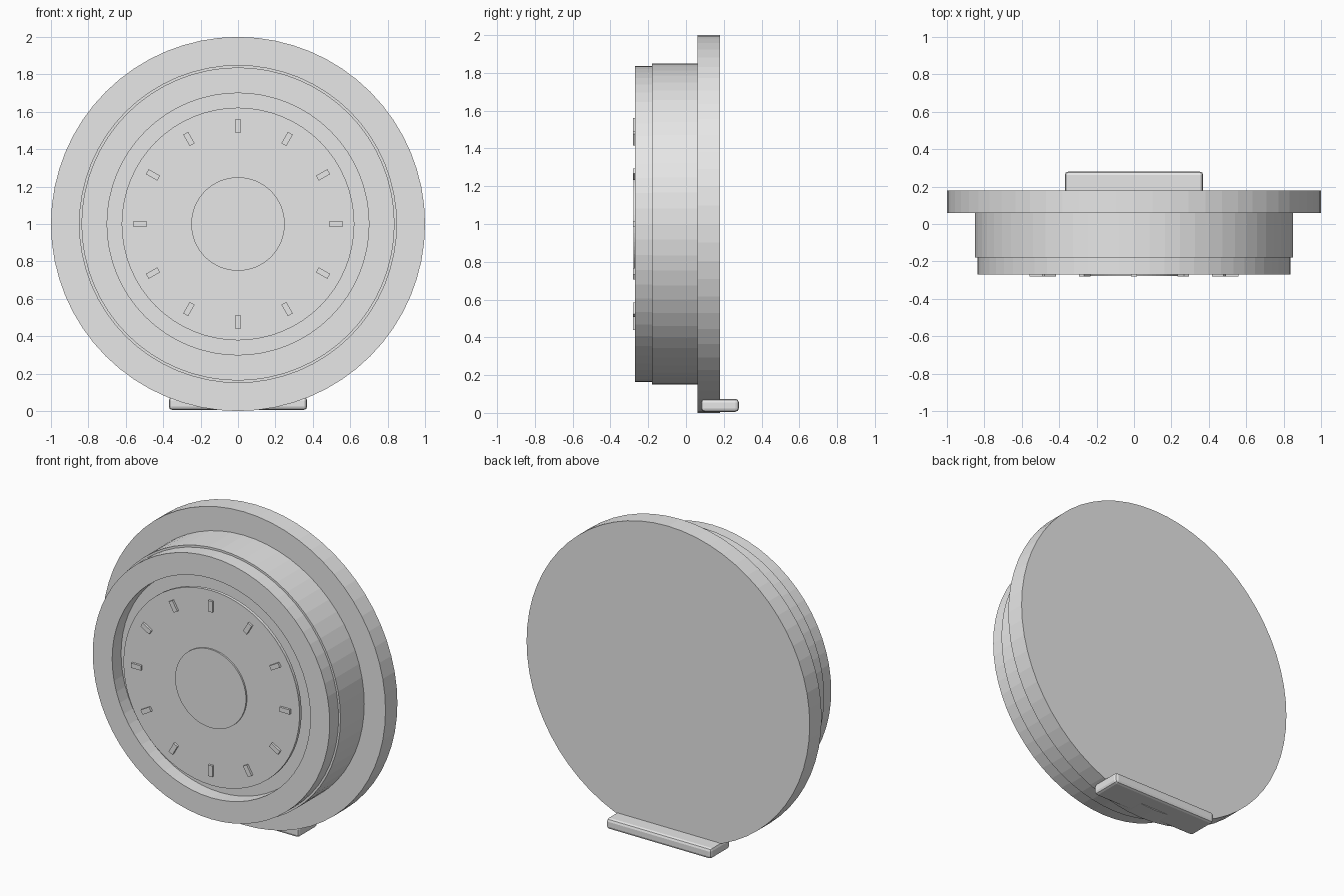
import bpy
import math
from mathutils import Matrix

old = bpy.data.objects.get("Cube")
if old:
    bpy.data.objects.remove(old, do_unlink=True)

GREY = (0.8, 0.8, 0.8, 1.0)
grey = bpy.data.materials.new("light_grey")
grey.use_nodes = True
grey.diffuse_color = GREY
grey.node_tree.nodes["Principled BSDF"].inputs["Base Color"].default_value = GREY

CENTRE_Z = 1.0
SEGMENTS = 64


def finish(obj, name):
    obj.name = name
    obj.data.name = name
    obj.data.materials.clear()
    obj.data.materials.append(grey)
    return obj


def disc(name, radius, front, back):
    """Flat-shaded cylinder lying along y, between two depths."""
    bpy.ops.mesh.primitive_cylinder_add(
        vertices=SEGMENTS, radius=radius, depth=back - front,
        location=(0, (front + back) / 2, CENTRE_Z), rotation=(math.pi / 2, 0, 0))
    return finish(bpy.context.object, name)


def box(name, size, location):
    bpy.ops.mesh.primitive_cube_add(size=1, location=location)
    obj = bpy.context.object
    obj.data.transform(Matrix.Diagonal((*size, 1)))
    return finish(obj, name)


def ring(name, outer, inner, front, back):
    """Square-section tube around the y axis."""
    verts, faces = [], []
    profile = [(outer, front), (outer, back), (inner, back), (inner, front)]
    for i in range(SEGMENTS):
        a = math.tau * i / SEGMENTS
        verts += [(r * math.sin(a), y, r * math.cos(a)) for r, y in profile]
        j = (i + 1) % SEGMENTS
        for k in range(4):
            m = (k + 1) % 4
            faces.append((4 * i + k, 4 * i + m, 4 * j + m, 4 * j + k))
    mesh = bpy.data.meshes.new(name)
    mesh.from_pydata(verts, [], faces)
    obj = bpy.data.objects.new(name, mesh)
    obj.location.z = CENTRE_Z
    bpy.context.collection.objects.link(obj)
    return finish(obj, name)


# Stacked housing
disc("back_plate", 1.0, 0.06, 0.18)
disc("body", 0.85, -0.18, 0.06)
ring("front_ring", 0.837, 0.70, -0.27, -0.18)

# Dial plate on a hidden shaft, with a raised hub
disc("dial_shaft", 0.2, -0.25, -0.18)
disc("dial_plate", 0.622, -0.267, -0.247)
disc("dial_hub", 0.25, -0.277, -0.267)

# Twelve hour markers
for hour in range(12):
    a = math.tau * hour / 12
    r = 0.525
    marker = box("hour_marker", (0.03, 0.02, 0.07),
                 (r * math.sin(a), -0.271, CENTRE_Z + r * math.cos(a)))
    marker.rotation_euler.y = a

# Bevelled foot behind the base
foot = box("foot", (0.74, 0.2, 0.068), (0, 0.18, 0.04))
bevel = foot.modifiers.new("rounded_edges", "BEVEL")
bevel.width = 0.018
bevel.segments = 2
